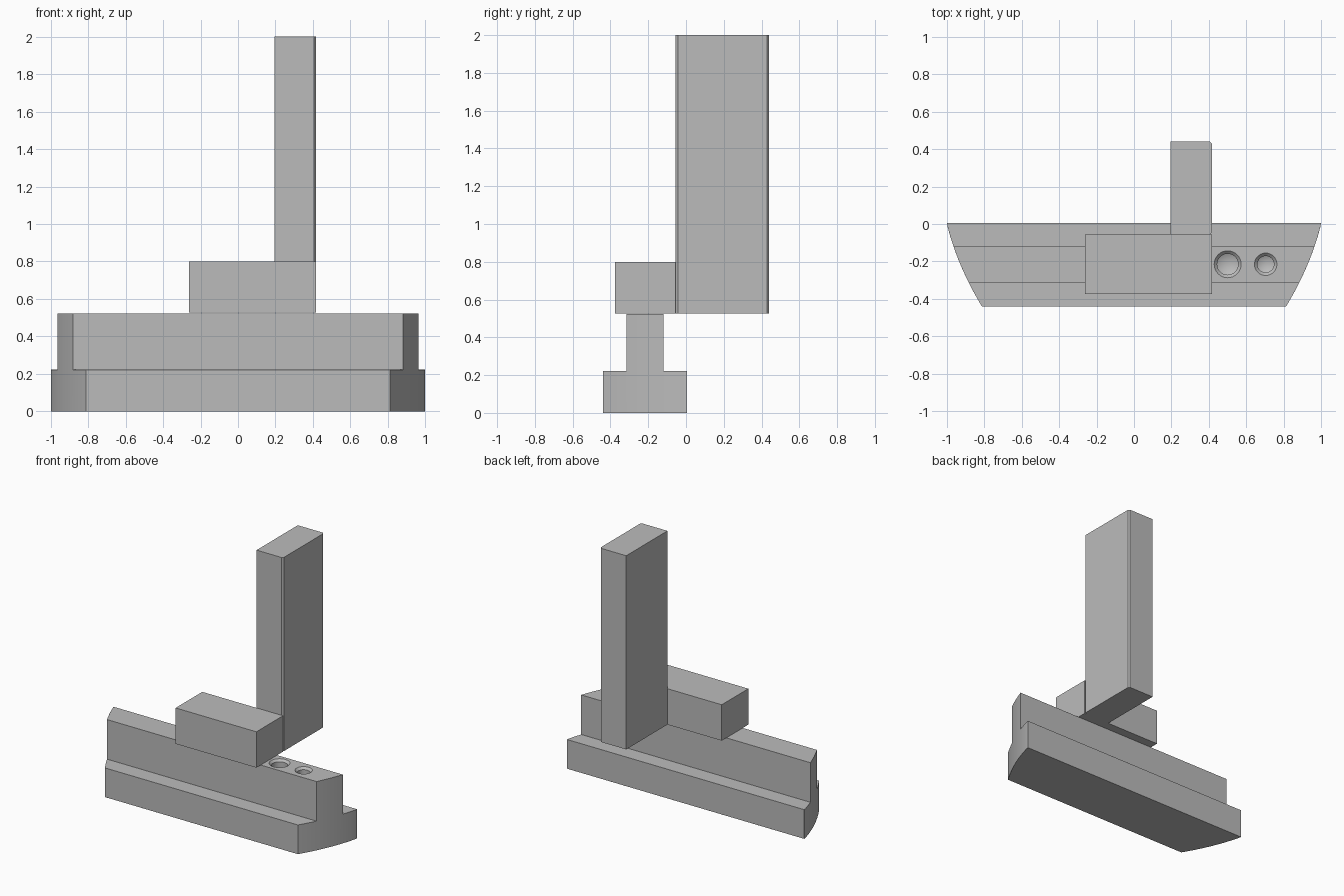
import bpy, bmesh, math

if "Cube" in bpy.data.objects:
    bpy.data.objects.remove(bpy.data.objects["Cube"])

grey = bpy.data.materials.new("plain grey")
grey.diffuse_color = (0.5, 0.5, 0.5, 1)
grey.use_nodes = True
grey.node_tree.nodes["Principled BSDF"].inputs["Base Color"].default_value = grey.diffuse_color


def finish(bm, name):
    bmesh.ops.recalc_face_normals(bm, faces=bm.faces)
    me = bpy.data.meshes.new(name)
    bm.to_mesh(me)
    bm.free()
    ob = bpy.data.objects.new(name, me)
    bpy.context.collection.objects.link(ob)
    me.materials.append(grey)
    return ob


def prism(name, points, offset):
    """Extrude a closed outline of 3D points by an offset."""
    bm = bmesh.new()
    face = bm.faces.new([bm.verts.new(p) for p in points])
    new = bmesh.ops.extrude_face_region(bm, geom=[face])["geom"]
    bmesh.ops.translate(bm, vec=offset, verts=[v for v in new if isinstance(v, bmesh.types.BMVert)])
    return finish(bm, name)


def boolean(ob, other, op):
    m = ob.modifiers.new(op.lower(), 'BOOLEAN')
    m.object, m.operation, m.solver = other, op, 'EXACT'
    other.hide_render = True
    other.hide_set(True)


def drill(name, x, y, top, rings, n=32):
    """Round cutter from (radius, depth) rings, ending in a point."""
    bm = bmesh.new()
    loops = [[bm.verts.new((x + r * math.cos(2 * math.pi * i / n),
                            y + r * math.sin(2 * math.pi * i / n), top - d)) for i in range(n)]
             for r, d in rings]
    bm.faces.new(loops[0])
    for a, b in zip(loops, loops[1:]):
        for i in range(n):
            j = (i + 1) % n
            bm.faces.new((a[i], a[j], b[j], b[i]))
    r, d = rings[-1]
    tip = bm.verts.new((x, y, top - d - r * 0.5))
    for i in range(n):
        bm.faces.new((loops[-1][i], loops[-1][(i + 1) % n], tip))
    return finish(bm, name)


# Rail base: T section running along x, ends trimmed to a curve
FRONT, BACK, TOP = -0.44, 0.005, 0.523
section = [(FRONT, 0), (BACK, 0), (BACK, 0.222), (-0.118, 0.222), (-0.118, TOP),
           (-0.315, TOP), (-0.315, 0.222), (FRONT, 0.222)]
base = prism("rail_base", [(-1.2, y, z) for y, z in section], (2.4, 0, 0))

# Plan outline of the curved ends
side = [(1 - 0.24 * d - 0.41 * d * d, BACK - d)
        for d in [-0.01 + 0.465 * i / 14 for i in range(15)]]
side[0] = (1.0, BACK + 0.01)
plan = side + [(-x, y) for x, y in reversed(side)]
trim = prism("end_trim_cutter", [(x, y, -0.1) for x, y in plan], (0, 0, 1))
boolean(base, trim, 'INTERSECT')

# Small chamfers on every sharp edge of the base
bevel = base.modifiers.new("chamfer", 'BEVEL')
bevel.width, bevel.segments = 0.016, 1
bevel.limit_method, bevel.angle_limit = 'ANGLE', math.radians(35)

# Two countersunk holes in the top of the rail
for label, x, r in (("large", 0.5, 0.072), ("small", 0.703, 0.06)):
    cutter = drill(label + "_hole_cutter", x, -0.215, TOP,
                   [(r, -0.05), (r, 0), (r - 0.016, 0.016), (r - 0.016, 0.1)])
    boolean(base, cutter, 'DIFFERENCE')

# Upright post with chamfered right-hand corners, joined to the low block
c = 0.012
post_plan = [(0.195, -0.055), (0.417 - c, -0.055), (0.417, -0.055 + c),
             (0.417, 0.44 - c), (0.417 - c, 0.44), (0.195, 0.44)]
post = prism("upright_post", [(x, y, 0.527) for x, y in post_plan], (0, 0, 1.473))
block_plan = [(-0.262, -0.375), (0.417, -0.375), (0.417, -0.055), (-0.262, -0.055)]
block = prism("low_block_cutter", [(x, y, 0.527) for x, y in block_plan], (0, 0, 0.273))
boolean(post, block, 'UNION')

# Keep flat faces crisp, smooth the curved ends and hole walls
for ob in (base, post):
    bpy.ops.object.select_all(action='DESELECT')
    ob.select_set(True)
    bpy.context.view_layer.objects.active = ob
    for m in list(ob.modifiers):
        bpy.ops.object.modifier_apply(modifier=m.name)
    bpy.ops.object.shade_smooth_by_angle(angle=math.radians(20))
for ob in [o for o in bpy.data.objects if o.name.endswith("cutter")]:
    bpy.data.objects.remove(ob)
post.name = "post_and_block"
